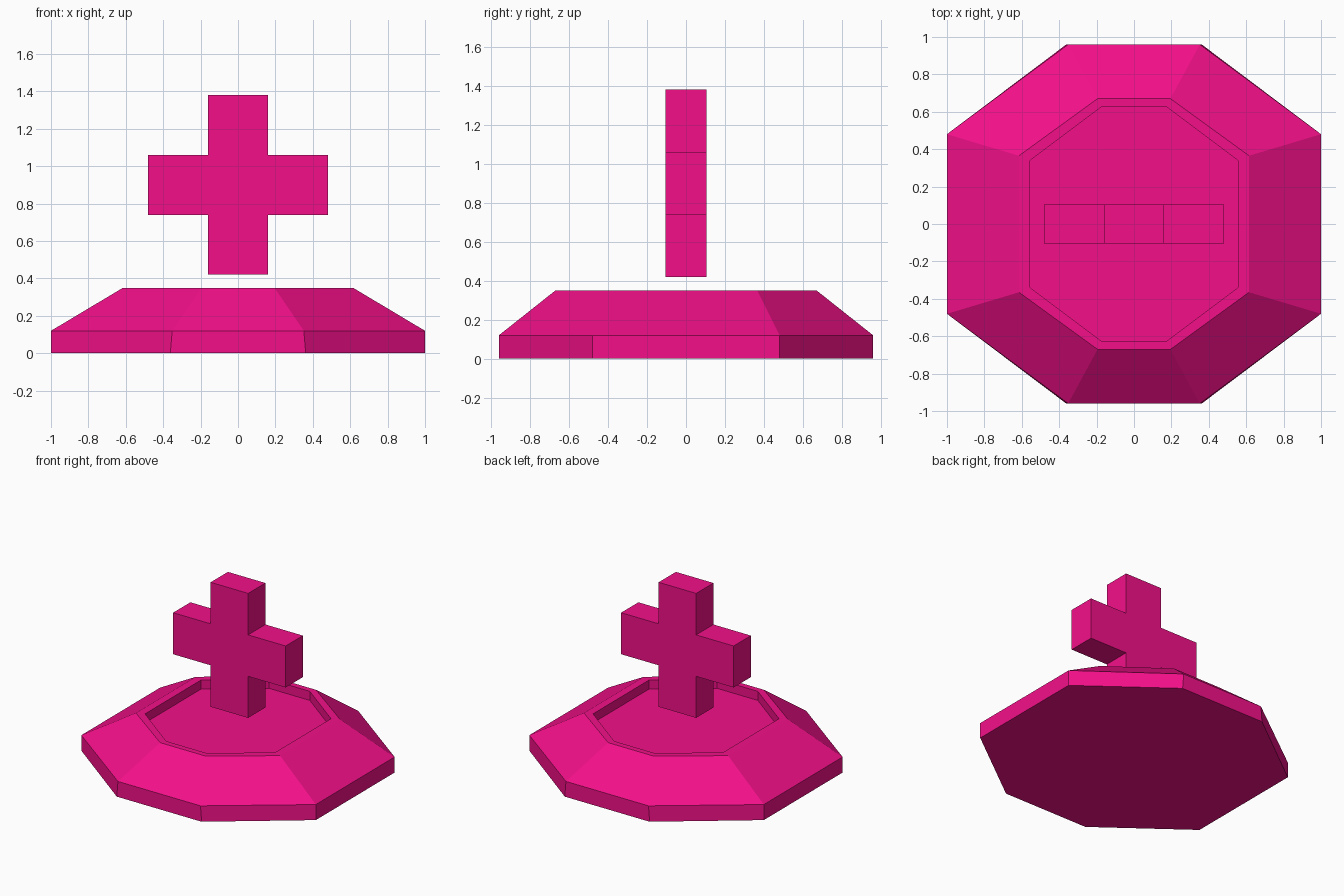
import bpy, bmesh

if "Cube" in bpy.data.objects:
    bpy.data.objects.remove(bpy.data.objects["Cube"])

pink = bpy.data.materials.new("pink")
pink.diffuse_color = (0.9, 0.005, 0.25, 1)
pink.use_nodes = True
pink.node_tree.nodes["Principled BSDF"].inputs["Base Color"].default_value = pink.diffuse_color


def make_object(name, bm):
    bmesh.ops.recalc_face_normals(bm, faces=bm.faces)
    mesh = bpy.data.meshes.new(name)
    bm.to_mesh(mesh)
    bm.free()
    mesh.materials.append(pink)
    obj = bpy.data.objects.new(name, mesh)
    bpy.context.collection.objects.link(obj)


def octagon(xs, xl, ys, yl, z):
    """Ring of 8 points: short/long x and short/long y extents."""
    quarter = [(xl, ys), (xs, yl)]
    half = quarter + [(-x, y) for x, y in reversed(quarter)]
    return [(x, y, z) for x, y in half + [(-x, -y) for x, y in half]]


# Octagonal base: skirt, slope, rim and recessed floor
bm = bmesh.new()
profile = [
    (0.362, 1.0, 0.48, 0.96, 0.0),
    (0.352, 1.0, 0.48, 0.96, 0.12),
    (0.195, 0.615, 0.365, 0.67, 0.35),
    (0.175, 0.555, 0.34, 0.625, 0.35),
    (0.175, 0.555, 0.34, 0.625, 0.28),
]
rings = [[bm.verts.new(p) for p in octagon(*row)] for row in profile]
for a, b in zip(rings, rings[1:]):
    for i in range(8):
        j = (i + 1) % 8
        bm.faces.new((a[i], a[j], b[j], b[i]))
bm.faces.new(rings[0])
bm.faces.new(rings[-1])
make_object("base", bm)

# Floating plus symbol: one corner of the outline turned four times
bm = bmesh.new()
outline, corner = [], [(0.48, 0.16), (0.16, 0.16), (0.16, 0.48)]
for turn in range(4):
    outline += corner
    corner = [(-v, u) for u, v in corner]
points = [outline[i] for i in range(len(outline))]
face = bm.faces.new([bm.verts.new((u, -0.105, 0.90 + v)) for u, v in points])
ext = bmesh.ops.extrude_face_region(bm, geom=[face], use_keep_orig=True)
bmesh.ops.translate(bm, vec=(0, 0.21, 0),
                    verts=[g for g in ext["geom"] if isinstance(g, bmesh.types.BMVert)])
make_object("plus_symbol", bm)
